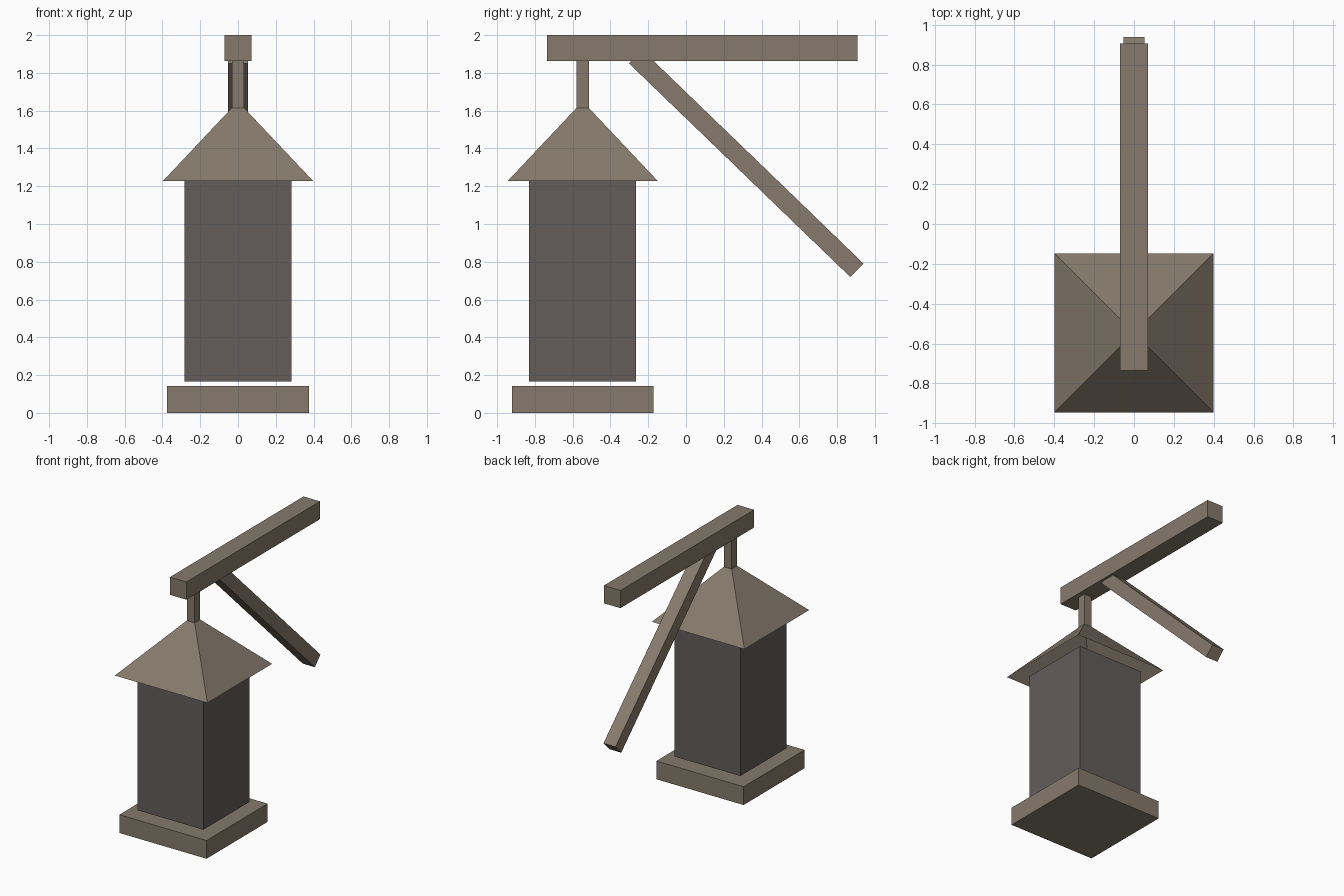
import bpy, bmesh
from mathutils import Vector

if "Cube" in bpy.data.objects:
    bpy.data.objects.remove(bpy.data.objects["Cube"])

def material(name, rgb):
    m = bpy.data.materials.new(name)
    m.diffuse_color = (*rgb, 1)
    m.use_nodes = True
    m.node_tree.nodes["Principled BSDF"].inputs["Base Color"].default_value = m.diffuse_color
    return m

WOOD = material("brown", (0.24, 0.195, 0.15))
PANEL = material("dark_grey", (0.125, 0.11, 0.105))
CY = -0.547  # lantern axis

def add_mesh(name, bm, mat):
    bmesh.ops.recalc_face_normals(bm, faces=bm.faces[:])
    me = bpy.data.meshes.new(name)
    bm.to_mesh(me)
    bm.free()
    me.materials.append(mat)
    ob = bpy.data.objects.new(name, me)
    bpy.context.collection.objects.link(ob)
    return ob

def box(name, lo, hi, mat=WOOD):
    lo, hi = Vector(lo), Vector(hi)
    bm = bmesh.new()
    bmesh.ops.create_cube(bm, size=1)
    bmesh.ops.scale(bm, vec=hi - lo, verts=bm.verts)
    bmesh.ops.translate(bm, vec=(lo + hi) / 2, verts=bm.verts)
    return add_mesh(name, bm, mat)

def column(name, half, z0, z1, mat=WOOD):
    return box(name, (-half, CY - half, z0), (half, CY + half, z1), mat)

# Lantern: base slab, dark body, hanging post
column("base_slab", 0.375, 0, 0.142)
column("lantern_body", 0.283, 0.166, 1.227, PANEL)
column("hanging_post", 0.033, 1.61, 1.87)

# Pyramid roof, open underneath
bm = bmesh.new()
rings = [[bm.verts.new((sx * h, CY + sy * h, z))
          for sx, sy in ((-1, -1), (1, -1), (1, 1), (-1, 1))]
         for h, z in ((0.398, 1.227), (0.034, 1.613))]
for i in range(4):
    j = (i + 1) % 4
    bm.faces.new((rings[0][i], rings[0][j], rings[1][j], rings[1][i]))
bm.faces.new(rings[1])
add_mesh("roof", bm, WOOD)

# Horizontal beam
box("beam", (-0.071, -0.735, 1.862), (0.071, 0.907, 2.0))

# Diagonal brace under the beam
a, b = Vector((0, -0.267, 1.886)), Vector((0, 0.905, 0.755))
half_len = (b - a).length / 2
brace = box("brace", (-0.052, -0.05, -half_len), (0.052, 0.05, half_len))
brace.location = (a + b) / 2
brace.rotation_euler = Vector((0, 0, 1)).rotation_difference(b - a).to_euler()
